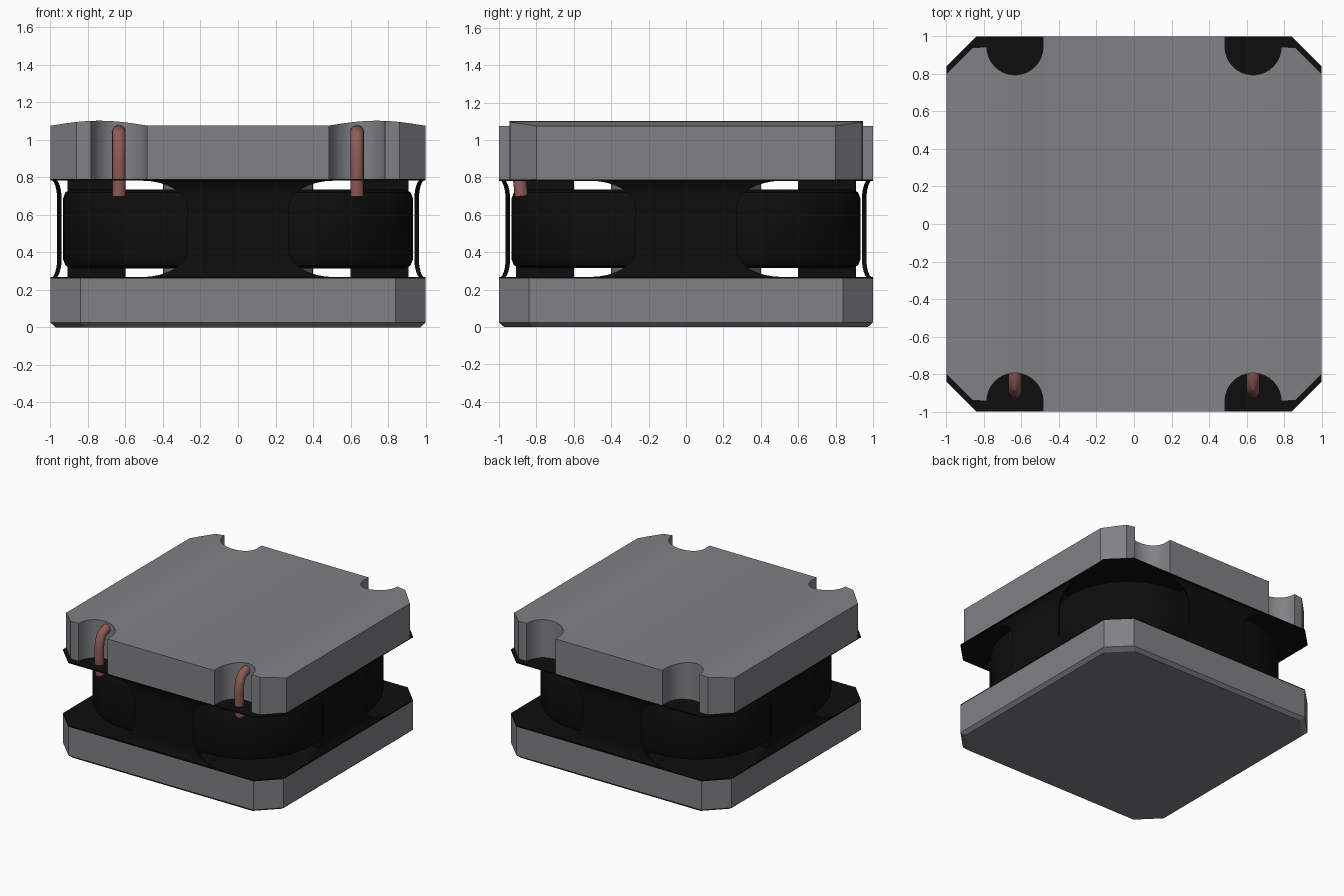
import bpy, bmesh, math
from mathutils import Matrix

if "Cube" in bpy.data.objects:
    bpy.data.objects.remove(bpy.data.objects["Cube"], do_unlink=True)


def material(name, rgb, rough=0.6):
    m = bpy.data.materials.new(name)
    m.use_nodes = True
    m.diffuse_color = (*rgb, 1)
    b = m.node_tree.nodes["Principled BSDF"]
    b.inputs["Base Color"].default_value = (*rgb, 1)
    b.inputs["Roughness"].default_value = rough
    return m


GRAY = material("ferrite gray", (0.215, 0.22, 0.232))
BLACK = material("resin black", (0.004, 0.004, 0.004))
COPPER = material("enamelled copper", (0.27, 0.105, 0.095))


def make(name, bm, mat, smooth=False):
    bmesh.ops.recalc_face_normals(bm, faces=bm.faces)
    me = bpy.data.meshes.new(name)
    bm.to_mesh(me)
    bm.free()
    ob = bpy.data.objects.new(name, me)
    bpy.context.collection.objects.link(ob)
    if mat:
        me.materials.append(mat)
    if smooth:
        shade(ob)
    return ob


def activate(ob):
    bpy.ops.object.select_all(action='DESELECT')
    ob.select_set(True)
    bpy.context.view_layer.objects.active = ob


def shade(ob):
    activate(ob)
    bpy.ops.object.shade_smooth_by_angle(angle=math.radians(30))


def loft(rings, closed=False):
    """Skin a list of equally long rings; cap the ends or join them up."""
    bm = bmesh.new()
    vs = [[bm.verts.new(p) for p in r] for r in rings]
    n = len(vs[0])
    pairs = list(zip(vs, vs[1:])) + ([(vs[-1], vs[0])] if closed else [])
    for a, b in pairs:
        for i in range(n):
            j = (i + 1) % n
            bm.faces.new((a[i], a[j], b[j], b[i]))
    if not closed:
        bm.faces.new(vs[0])
        bm.faces.new(vs[-1])
    return bm


def at_z(outline, z):
    return [(x, y, z) for x, y in outline]


def boolean(ob, cutter, op):
    m = ob.modifiers.new("cut", 'BOOLEAN')
    m.operation, m.object, m.solver = op, cutter, 'EXACT'
    activate(ob)
    bpy.ops.object.modifier_apply(modifier="cut")
    bpy.data.objects.remove(cutter, do_unlink=True)


def mirror4(quarter):
    """Complete a first-quadrant outline, running from +x to +y, into a loop."""
    half = quarter + [(-x, y) for x, y in reversed(quarter)]
    return half + [(-x, -y) for x, y in half]


def octagon(h, c=0.16):
    return mirror4([(h, h - c), (h - c, h)])


def rounded(a, b, r, n=10):
    return mirror4([(a - r + r * math.cos(t), b - r + r * math.sin(t))
                    for t in (math.pi / 2 * i / n for i in range(n + 1))])


# Lower plate with a small bevel under its rim
make("lower_plate", loft([at_z(octagon(0.972), 0), at_z(octagon(1), 0.025),
                          at_z(octagon(1), 0.26)]), GRAY)

# Upper plate: notched outline trimmed by a profile with two raised crowns
arc = [(0.635 + 0.15 * math.cos(t), 0.945 - 0.15 * math.sin(t))
       for t in (math.pi * i / 20 for i in range(21))]
outline = mirror4([(1, 0.8), (0.86, 0.94)] + arc + [(0.485, 1)])
upper = make("upper_plate", loft([at_z(outline, 0.79), at_z(outline, 1.3)]), GRAY)
crown = [(0.48 + 0.52 * i / 12, 1.075 + 0.027 * math.sin(math.pi * i / 12))
         for i in range(13)]
profile = ([(1.2, 0.6), (1.2, 1.075)] + crown[::-1]
           + [(-x, z) for x, z in crown] + [(-1.2, 1.075), (-1.2, 0.6)])
boolean(upper, make("profile_trim", loft([[(x, y, z) for x, z in profile]
                                          for y in (-1.2, 1.2)]), None), 'INTERSECT')
shade(upper)

# Thin resin coats on the facing sides of the plates
for name, z in (("lower_resin_coat", 0.26), ("upper_resin_coat", 0.782)):
    make(name, loft([at_z(octagon(1), z), at_z(octagon(1), z + 0.008)]), BLACK)

# Core post between the plates
bm = bmesh.new()
bmesh.ops.create_cone(bm, cap_ends=True, segments=48, radius1=0.4, radius2=0.4,
                      depth=0.56, matrix=Matrix.Translation((0, 0, 0.525)))
make("core_post", bm, GRAY, True)

# Winding: rounded square drum with softened edges
make("winding", loft([at_z(rounded(h, h, 0.55), z) for h, z in
                      ((0.89, 0.315), (0.92, 0.33), (0.932, 0.36),
                       (0.932, 0.69), (0.92, 0.72), (0.89, 0.735))]), BLACK, True)

# Resin shell: thin wall that flares out to both plates
levels = []
for i in range(7):
    t = math.pi / 2 * i / 6
    levels.append((1 - 0.036 * math.sin(t), 0.262 + 0.11 * (1 - math.cos(t))))
levels += [(h, 1.05 - z) for h, z in reversed(levels)]
wall = ([at_z(octagon(h), z) for h, z in levels]
        + [at_z(octagon(h - 0.024), z) for h, z in reversed(levels)])
shell = make("resin_shell", loft(wall, closed=True), BLACK)

# Rounded openings through the shell at the four corners
for angle in (45, -45):
    win = rounded(0.49, 0.257, 0.15, 8)
    bm = loft([[(x, y, z + 0.525) for x, z in win] for y in (-2, 2)])
    bmesh.ops.rotate(bm, verts=bm.verts, cent=(0, 0, 0),
                     matrix=Matrix.Rotation(math.radians(angle), 3, 'Z'))
    boolean(shell, make("window_cutter", bm, None), 'DIFFERENCE')
shade(shell)

# Resin fill behind the middle of each side
for i, side in enumerate(("left", "back", "right", "front")):
    bm = bmesh.new()
    bmesh.ops.create_cube(bm, size=1)
    bmesh.ops.scale(bm, verts=bm.verts, vec=(0.31, 0.5, 0.525))
    bmesh.ops.translate(bm, verts=bm.verts, vec=(0.755, 0, 0.525))
    bmesh.ops.rotate(bm, verts=bm.verts, cent=(0, 0, 0),
                     matrix=Matrix.Rotation(math.pi / 2 * i, 3, 'Z'))
    make(side + "_resin_fill", bm, BLACK)

# Copper leads rising through the front notches and bending into the plate
path = [(-0.88, 0.7), (-0.89, 0.8), (-0.893, 0.9), (-0.885, 0.97),
        (-0.86, 1.02), (-0.82, 1.04), (-0.77, 1.045)]
for name, x in (("left_lead", 0.635), ("right_lead", -0.635)):
    rings = []
    for k, (y, z) in enumerate(path):
        y0, z0 = path[max(k - 1, 0)]
        y1, z1 = path[min(k + 1, len(path) - 1)]
        d = math.hypot(y1 - y0, z1 - z0)
        ny, nz = -(z1 - z0) / d, (y1 - y0) / d
        rings.append([(x + 0.036 * math.cos(a), y + 0.036 * math.sin(a) * ny,
                       z + 0.036 * math.sin(a) * nz)
                      for a in (math.tau * i / 16 for i in range(16))])
    make(name, loft(rings), COPPER, True)
